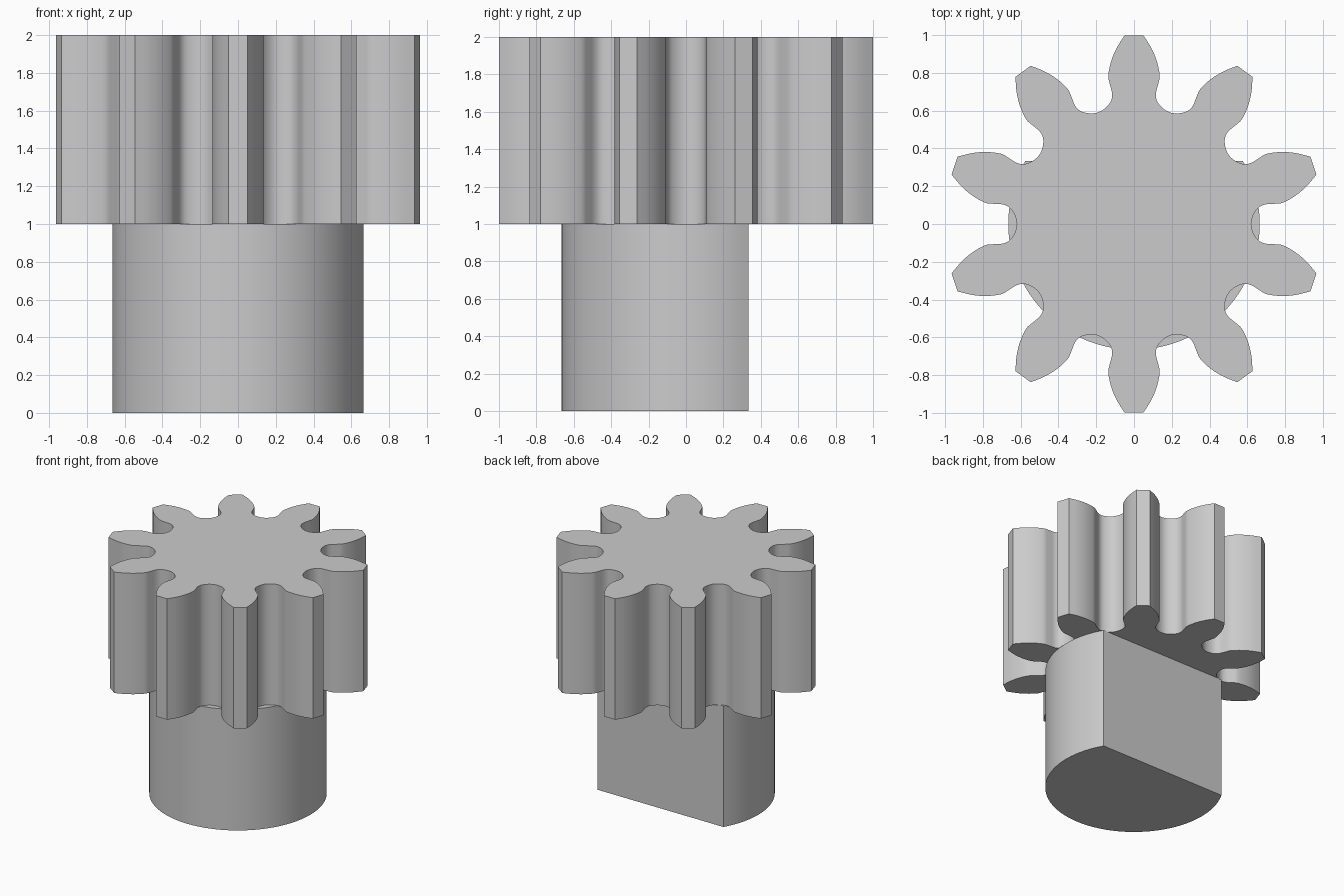
import bpy, bmesh, math
from mathutils import Vector

cube = bpy.data.objects.get("Cube")
if cube:
    bpy.data.objects.remove(cube, do_unlink=True)

# Single plain grey
grey = bpy.data.materials.new("grey metal")
grey.use_nodes = True
colour = (0.6, 0.6, 0.6, 1)
grey.diffuse_color = colour
grey.node_tree.nodes["Principled BSDF"].inputs["Base Color"].default_value = colour

TEETH = 10
STEP = math.tau / TEETH


def extrude_outline(name, outline, z0, z1):
    """Make a smooth-sided prism from a counter-clockwise outline."""
    bm = bmesh.new()
    base = bm.faces.new([bm.verts.new((p.x, p.y, z0)) for p in outline])
    top = bmesh.ops.extrude_face_region(bm, geom=[base], use_keep_orig=True)
    verts = [v for v in top["geom"] if isinstance(v, bmesh.types.BMVert)]
    bmesh.ops.translate(bm, verts=verts, vec=(0, 0, z1 - z0))
    bmesh.ops.recalc_face_normals(bm, faces=bm.faces[:])
    mesh = bpy.data.meshes.new(name)
    bm.to_mesh(mesh)
    bm.free()
    mesh.materials.append(grey)
    obj = bpy.data.objects.new(name, mesh)
    bpy.context.collection.objects.link(obj)
    bpy.ops.object.select_all(action="DESELECT")
    obj.select_set(True)
    bpy.context.view_layer.objects.active = obj
    bpy.ops.object.shade_smooth_by_angle(angle=math.radians(32))
    return obj


def smooth_path(points, cuts=4):
    """Catmull-Rom curve through the points."""
    ext = [2 * points[0] - points[1]] + points + [2 * points[-1] - points[-2]]
    path = []
    for a, b, c, d in zip(ext, ext[1:], ext[2:], ext[3:]):
        for i in range(cuts):
            t = i / cuts
            path.append(0.5 * (2 * b + (c - a) * t + (2 * a - 5 * b + 4 * c - d) * t * t
                               + (3 * b - a - 3 * c + d) * t ** 3))
    return path + [points[-1]]


def rotated(p, angle):
    c, s = math.cos(angle), math.sin(angle)
    return Vector((p.x * c - p.y * s, p.x * s + p.y * c))


# Groove between two teeth: tooth flank down to the root, mirrored about the gap
flank = [Vector(p) for p in ((0.998, 0.05), (0.93, 0.092), (0.86, 0.121), (0.785, 0.136),
                             (0.74, 0.128), (0.69, 0.116), (0.65, 0.122), (0.613, 0.152))]
falling = [rotated(p, -STEP / 2) for p in flank]
rising = [Vector((p.x, -p.y)) for p in reversed(falling)]
groove = smooth_path(falling + [Vector((0.62, 0))] + rising)

# Gear with one tooth pointing straight back
gear_outline = [rotated(p, i * STEP) for i in range(TEETH) for p in groove]
extrude_outline("gear", gear_outline, 1, 2)

# Round shaft with a flat on its back
RADIUS, FLAT = 0.665, 0.333
start = math.pi - math.asin(FLAT / RADIUS)
sweep = math.pi + 2 * math.asin(FLAT / RADIUS)
SEGMENTS = 56
shaft_outline = [rotated(Vector((RADIUS, 0)), start + sweep * i / SEGMENTS)
                 for i in range(SEGMENTS + 1)]
extrude_outline("flatted_shaft", shaft_outline, 0, 1)
